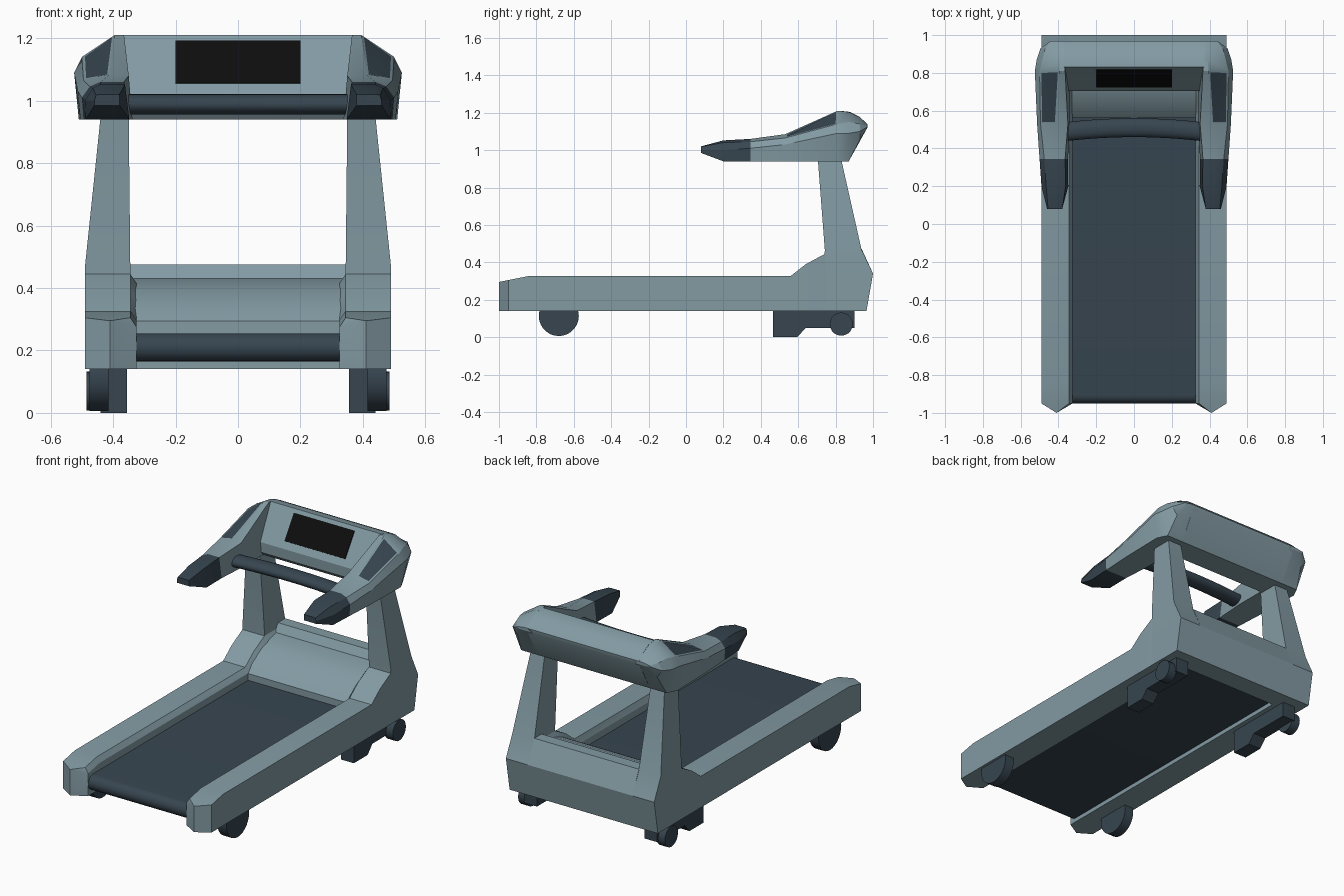
import bpy, bmesh, math


def material(name, rgb):
    m = bpy.data.materials.new(name)
    m.diffuse_color = (*rgb, 1)
    return m


GREY = material("grey_blue_shell", (0.225, 0.325, 0.365))
DARK = material("dark_slate", (0.038, 0.06, 0.08))
BLACK = material("screen_black", (0.004, 0.004, 0.004))


def loft(name, sections, mat, mirror=False, smooth=25, vent=None):
    """Skin a list of equal-length 3D rings; vent = (ring, side) face to inset in dark."""
    bm = bmesh.new()
    rings = [[bm.verts.new(p) for p in s] for s in sections]
    n = len(rings[0])
    vent_face = None
    for r in range(len(rings) - 1):
        for i in range(n):
            j = (i + 1) % n
            f = bm.faces.new((rings[r][i], rings[r][j], rings[r + 1][j], rings[r + 1][i]))
            if (r, i) == vent:
                vent_face = f
    bm.faces.new(rings[0][::-1])
    bm.faces.new(rings[-1])
    if vent_face:
        bmesh.ops.recalc_face_normals(bm, faces=bm.faces)
        bmesh.ops.inset_individual(bm, faces=[vent_face], thickness=0.014)
        vent_face.material_index = 1
    bmesh.ops.remove_doubles(bm, verts=bm.verts, dist=0.0005)
    bmesh.ops.recalc_face_normals(bm, faces=bm.faces)
    me = bpy.data.meshes.new(name)
    bm.to_mesh(me)
    bm.free()
    me.materials.append(mat)
    if vent:
        me.materials.append(DARK)
    ob = bpy.data.objects.new(name, me)
    bpy.context.collection.objects.link(ob)
    bpy.ops.object.select_all(action='DESELECT')
    ob.select_set(True)
    bpy.context.view_layer.objects.active = ob
    bpy.ops.object.shade_smooth_by_angle(angle=math.radians(smooth))
    if mirror:
        ob.modifiers.new("mirror", 'MIRROR')
    return ob


def prism(name, profile, x0, x1, mat, **kw):
    """Extrude a (y, z) profile along x."""
    return loft(name, [[(x, y, z) for y, z in profile] for x in (x0, x1)], mat, **kw)


def circle(cy, cz, ry, rz, n):
    return [(cy + ry * math.cos(2 * math.pi * i / n), cz + rz * math.sin(2 * math.pi * i / n))
            for i in range(n)]


# Side rails: chamfered on the inner top edge, pointed at the walk-on end
rail = []
for y, top, outer in ((-0.95, 0.305, 0.49), (-0.84, 0.327, 0.49), (0.56, 0.327, 0.49),
                      (0.64, 0.39, 0.49), (0.742, 0.445, 0.49), (0.93, 0.445, 0.47)):
    rail.append([(0.325, y, 0.14), (0.325, y, top - 0.03), (0.345, y, top),
                 (outer, y, top), (outer, y, 0.14)])
tip = [(0.41, -1.0, z) for z in (0.14, 0.295, 0.295, 0.295, 0.14)]
loft("side_rail", [tip] + rail, GREY, mirror=True)

# Uprights, tapering towards the console
loft("upright", [[(xi, y0, z), (xo, y0, z), (xo, y1, z), (xi, y1, z)]
                 for z, y0, y1, xi, xo in ((0.14, 0.74, 0.965, 0.34, 0.49),
                                           (0.34, 0.74, 1.0, 0.345, 0.49),
                                           (0.47, 0.742, 0.938, 0.345, 0.49),
                                           (0.95, 0.705, 0.83, 0.35, 0.44))],
     GREY, mirror=True)

# Motor hood with the rear panel
hood = [(0.56, 0.25), (0.56, 0.295), (0.60, 0.335), (0.65, 0.37), (0.70, 0.397), (0.76, 0.42),
        (0.84, 0.43), (0.87, 0.475), (0.938, 0.475), (1.0, 0.34), (0.965, 0.14),
        (0.84, 0.14), (0.84, 0.25)]
prism("motor_hood", hood, -0.346, 0.346, GREY)

# Running belt with rounded roller end
belt = [(-0.905 - 0.045 * math.sin(math.pi * i / 12), 0.21 + 0.045 * math.cos(math.pi * i / 12))
        for i in range(13)] + [(0.86, 0.165), (0.86, 0.255)]
prism("running_belt", belt, -0.326, 0.326, DARK)

# Console arms, lofted from front to back and rounded into the back corners
arm = {
    0.345: [(0.35, 0.94), (0.495, 0.94), (0.50, 1.01), (0.475, 1.045), (0.44, 1.06), (0.365, 1.06)],
    0.53: [(0.338, 0.94), (0.505, 0.94), (0.513, 1.03), (0.495, 1.065), (0.41, 1.085), (0.35, 1.08)],
    0.70: [(0.335, 0.94), (0.51, 0.94), (0.523, 1.07), (0.50, 1.115), (0.40, 1.16), (0.355, 1.16)],
    0.81: [(0.338, 0.94), (0.51, 0.94), (0.525, 1.09), (0.50, 1.14), (0.395, 1.21), (0.365, 1.21)],
    0.87: [(0.34, 0.94), (0.48, 0.94), (0.515, 1.09), (0.485, 1.15), (0.39, 1.203), (0.365, 1.205)],
    0.93: [(0.34, 1.05), (0.46, 1.055), (0.495, 1.10), (0.47, 1.14), (0.39, 1.175), (0.365, 1.177)],
    0.97: [(0.34, 1.12), (0.42, 1.12), (0.44, 1.125), (0.44, 1.13), (0.39, 1.138), (0.365, 1.138)],
}
del arm[0.70]
loft("console_arm", [[(x, y, z) for x, z in s] for y, s in arm.items()],
     GREY, mirror=True, vent=(1, 3))

# Dark hand grips at the arm ends
grip = {
    0.08: [(0.38, 0.985), (0.46, 0.985), (0.46, 1.0), (0.455, 1.018), (0.44, 1.02), (0.38, 1.02)],
    0.20: [(0.348, 0.94), (0.488, 0.94), (0.49, 1.0), (0.465, 1.04), (0.44, 1.052), (0.362, 1.052)],
    0.345: arm[0.345],
}
loft("hand_grip", [[(x, y, z) for x, z in s] for y, s in grip.items()], DARK, mirror=True)

# Console crosspiece with slanted display face
console = [(0.83, 1.21), (0.88, 1.203), (0.93, 1.177), (0.97, 1.138), (0.967, 1.115),
           (0.87, 0.94), (0.72, 0.94), (0.705, 0.96), (0.704, 1.02)]
prism("console_panel", console, -0.37, 0.37, GREY)


def face_point(z, off):
    return (0.704 + (z - 1.02) * 0.663 - 0.833 * off, z + 0.553 * off)


prism("display_screen", [face_point(1.055, -0.004), face_point(1.19, -0.004),
                         face_point(1.19, 0.004), face_point(1.055, 0.004)], -0.2, 0.2, BLACK)

# Bowed grab bar between the arms
bar = []
for i in range(13):
    x = -0.35 + 0.7 * i / 12
    cy = 0.49 + 0.02 * (1 - (x / 0.35) ** 2)
    bar.append([(x, y, z) for y, z in circle(cy, 0.988, 0.05, 0.033, 20)])
loft("grab_bar", bar, DARK, smooth=40)

# Feet and wheels
foot = [(0.465, 0.145), (0.465, 0.0), (0.595, 0.0), (0.64, 0.05), (0.90, 0.05), (0.90, 0.145)]
prism("foot_block", foot, 0.355, 0.44, DARK, mirror=True)
prism("transport_wheel", circle(0.83, 0.07, 0.062, 0.062, 20), 0.43, 0.485, DARK,
      mirror=True, smooth=40)
prism("rear_wheel", circle(-0.68, 0.113, 0.107, 0.107, 28), 0.415, 0.475, DARK,
      mirror=True, smooth=40)
